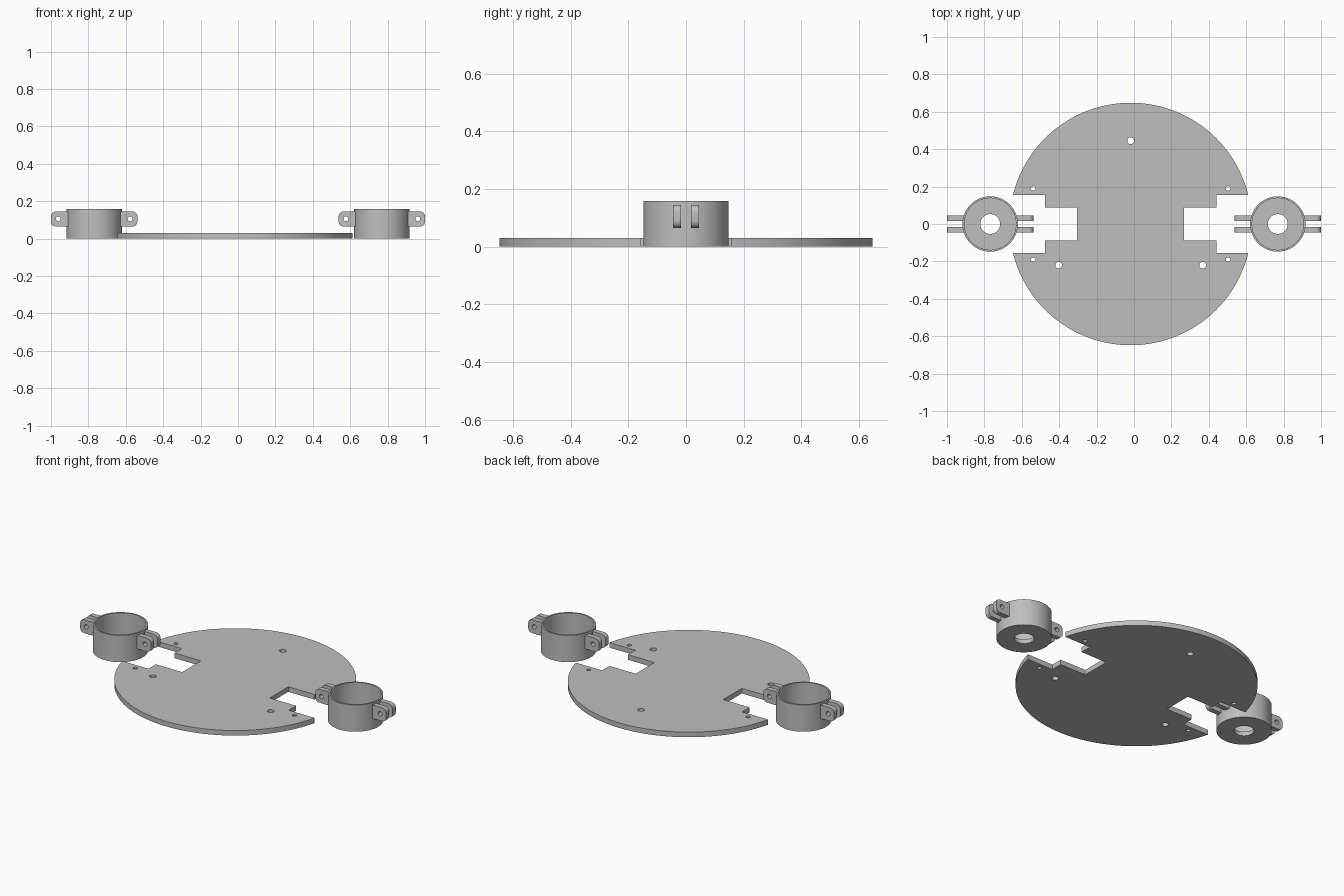
import bpy, bmesh, math
from mathutils import Matrix

if "Cube" in bpy.data.objects:
    bpy.data.objects.remove(bpy.data.objects["Cube"])

grey = bpy.data.materials.new("light grey plastic")
grey.diffuse_color = (0.52, 0.52, 0.52, 1)
grey.use_nodes = True
grey.node_tree.nodes["Principled BSDF"].inputs["Base Color"].default_value = grey.diffuse_color


def circle(cx, cy, r, n=32):
    return [(cx + r * math.cos(2 * math.pi * i / n),
             cy + r * math.sin(2 * math.pi * i / n)) for i in range(n)]


def arc(cx, cy, r, a0, a1, n):
    return [(cx + r * math.cos(a0 + (a1 - a0) * i / n),
             cy + r * math.sin(a0 + (a1 - a0) * i / n)) for i in range(n + 1)]


def finish(obj):
    """Weld, orient, colour and shade a part."""
    bm = bmesh.new()
    bm.from_mesh(obj.data)
    bmesh.ops.remove_doubles(bm, verts=bm.verts, dist=1e-5)
    bmesh.ops.recalc_face_normals(bm, faces=bm.faces)
    bm.to_mesh(obj.data)
    bm.free()
    obj.data.materials.clear()
    obj.data.materials.append(grey)
    bpy.ops.object.select_all(action='DESELECT')
    obj.select_set(True)
    bpy.context.view_layer.objects.active = obj
    bpy.ops.object.shade_smooth_by_angle(angle=math.radians(30))


def sheet(name, loops, thickness, matrix):
    """Flat outline with holes, extruded evenly about its own plane."""
    cu = bpy.data.curves.new(name, 'CURVE')
    cu.dimensions, cu.fill_mode, cu.extrude = '2D', 'BOTH', thickness / 2
    for loop in loops:
        sp = cu.splines.new('POLY')
        sp.points.add(len(loop) - 1)
        for p, (x, y) in zip(sp.points, loop):
            p.co = (x, y, 0, 1)
        sp.use_cyclic_u = True
    tmp = bpy.data.objects.new(name + "_outline", cu)
    bpy.context.collection.objects.link(tmp)
    bpy.context.view_layer.update()
    mesh = bpy.data.meshes.new_from_object(
        tmp.evaluated_get(bpy.context.evaluated_depsgraph_get()))
    bpy.data.objects.remove(tmp)
    mesh.transform(matrix)
    obj = bpy.data.objects.new(name, mesh)
    bpy.context.collection.objects.link(obj)
    finish(obj)


def cup(name, cx):
    """Open cup with a hole in its floor, turned from a closed profile."""
    profile = [(0.053, 0), (0.148, 0), (0.148, 0.158),
               (0.138, 0.158), (0.138, 0.025), (0.053, 0.025)]
    n = 96
    bm = bmesh.new()
    rings = [[bm.verts.new((cx + x, y, z)) for x, y in circle(0, 0, r, n)]
             for r, z in profile]
    for a, b in zip(rings, rings[1:] + rings[:1]):
        for i in range(n):
            j = (i + 1) % n
            bm.faces.new((a[i], a[j], b[j], b[i]))
    mesh = bpy.data.meshes.new(name)
    bm.to_mesh(mesh)
    bm.free()
    obj = bpy.data.objects.new(name, mesh)
    bpy.context.collection.objects.link(obj)
    finish(obj)


# Base plate: round disc with a stepped notch on each side
R, CX = 0.648, -0.018
a = math.asin(0.156 / R)
notch = [(0.458, 0.156), (0.458, 0.087), (0.286, 0.087)]
outline = arc(CX, 0, R, a, math.pi - a, 72)
outline += [(CX - x, y) for x, y in notch]
outline += [(CX - x, -y) for x, y in reversed(notch)]
outline += arc(CX, 0, R, math.pi + a, 2 * math.pi - a, 72)
outline += [(CX + x, -y) for x, y in notch]
outline += [(CX + x, y) for x, y in reversed(notch)]
holes = [circle(CX + x, y, 0.018) for x, y in
         ((0, 0.445), (-0.385, -0.22), (0.385, -0.22))]
holes += [circle(CX + sx * 0.521, sy * 0.19, 0.012)
          for sx in (-1, 1) for sy in (-1, 1)]
sheet("base_plate", [outline] + holes, 0.03, Matrix.Translation((0, 0, 0.015)))

# Cups, each with a pair of drilled lugs on both sides
for side, sx in (("left", -1), ("right", 1)):
    cx = 0.769 * sx
    cup(side + "_cup", cx)
    for dx in (-1, 1):
        z0, z1, x1, c = 0.065, 0.145, 0.231, 0.026
        lug = [(0.141, z0)]
        lug += arc(x1 - c, z0 + c, c, -math.pi / 2, 0, 8)
        lug += arc(x1 - c, z1 - c, c, 0, math.pi / 2, 8)
        lug += [(0.141, z1)]
        loops = [[(dx * x, z) for x, z in l]
                 for l in (lug, circle(0.192, 0.106, 0.013, 24))]
        for dy in (-1, 1):
            m = Matrix.Translation((cx, dy * 0.031, 0)) @ Matrix.Rotation(math.pi / 2, 4, 'X')
            where = ("inner" if dx * sx < 0 else "outer") + ("_front" if dy < 0 else "_back")
            sheet(f"{side}_{where}_lug", loops, 0.029, m)
